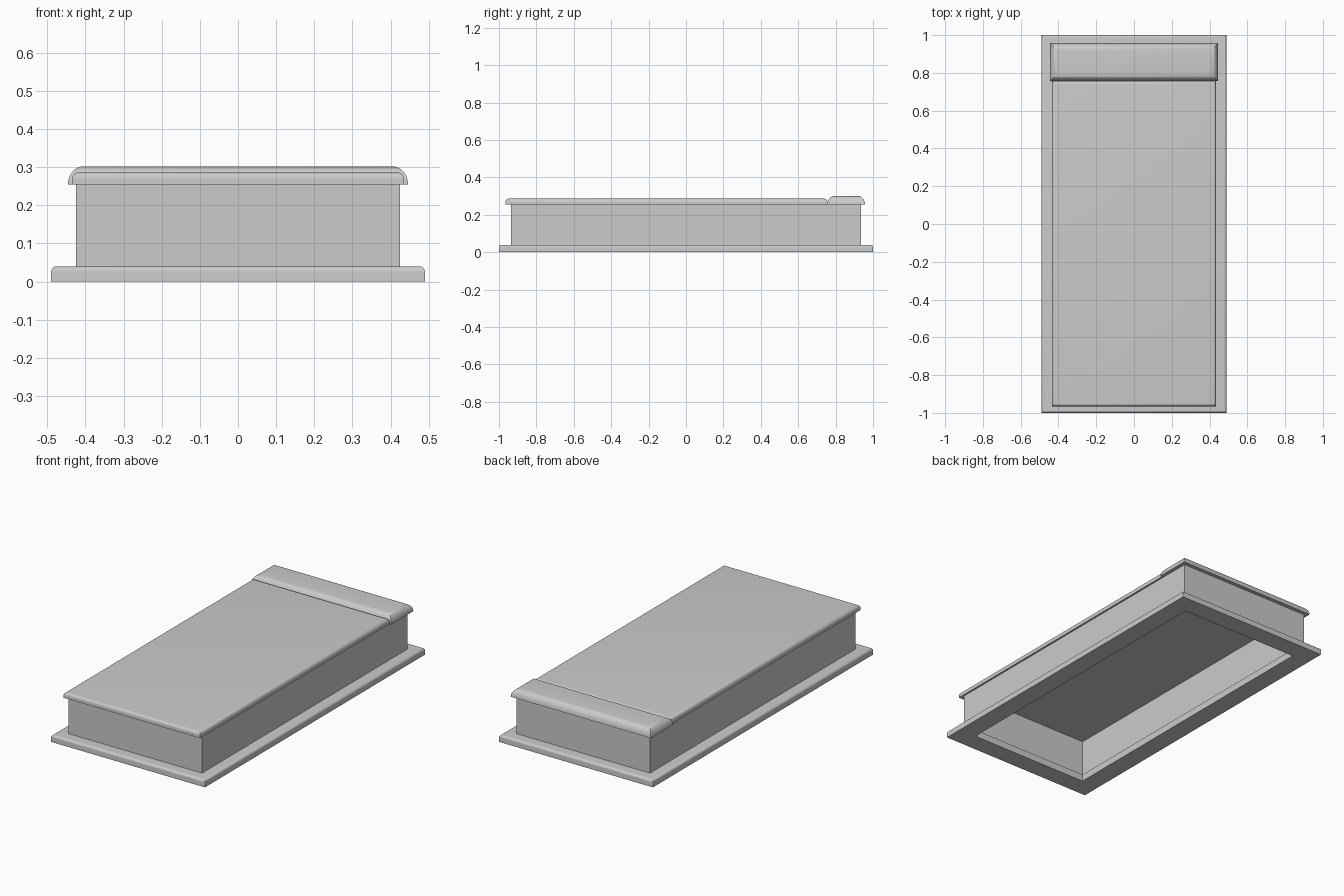
import bpy, bmesh
from math import sin, cos, pi, radians

if "Cube" in bpy.data.objects:
    bpy.data.objects.remove(bpy.data.objects["Cube"])

SEG = 8


def loft(name, sections, cap=True, closed=False):
    """Stack rectangles (half_x, y_front, y_back, z) into one mesh."""
    bm = bmesh.new()
    rings = [[bm.verts.new((x, y, z)) for x, y in
              ((-hx, y0), (hx, y0), (hx, y1), (-hx, y1))]
             for hx, y0, y1, z in sections]
    pairs = list(zip(rings, rings[1:]))
    if closed:
        pairs.append((rings[-1], rings[0]))
    for a, b in pairs:
        for i in range(4):
            j = (i + 1) % 4
            bm.faces.new((a[i], a[j], b[j], b[i]))
    if cap and not closed:
        bm.faces.new(rings[0])
        bm.faces.new(rings[-1])
    bmesh.ops.recalc_face_normals(bm, faces=bm.faces)
    mesh = bpy.data.meshes.new(name)
    bm.to_mesh(mesh)
    bm.free()
    ob = bpy.data.objects.new(name, mesh)
    bpy.context.collection.objects.link(ob)
    bpy.ops.object.select_all(action='DESELECT')
    ob.select_set(True)
    bpy.context.view_layer.objects.active = ob
    bpy.ops.object.shade_smooth_by_angle(angle=radians(30))
    return ob


def rounded(hx, y0, y1, z0, z1, rx, rz):
    """Sections of a slab whose upper edge is rounded, corners mitred."""
    out = [(hx, y0, y1, z0)] if z1 - rz > z0 + 1e-4 else []
    for i in range(SEG + 1):
        t = pi / 2 * i / SEG
        d = rx * (1 - cos(t))
        out.append((hx - d, y0 + d, y1 - d, z1 - rz + rz * sin(t)))
    return out


# Plinth: open frame with a rounded outer edge
plinth = rounded(0.49, -1.0, 1.0, 0.0, 0.04, 0.014, 0.014)
plinth += [(0.38, -0.89, 0.89, 0.04), (0.38, -0.89, 0.89, 0.0)]
loft("plinth_frame", plinth, closed=True)

# Body: hollow rectangular wall
loft("body_walls", [(0.425, -0.935, 0.935, 0.04), (0.425, -0.935, 0.935, 0.255),
                    (0.39, -0.90, 0.90, 0.255), (0.39, -0.90, 0.90, 0.04)], closed=True)

# Cover slab and raised end cap
loft("cover_slab", rounded(0.435, -0.965, 0.756, 0.255, 0.286, 0.015, 0.018))
loft("end_cap", rounded(0.446, 0.756, 0.957, 0.255, 0.302, 0.04, 0.047))
